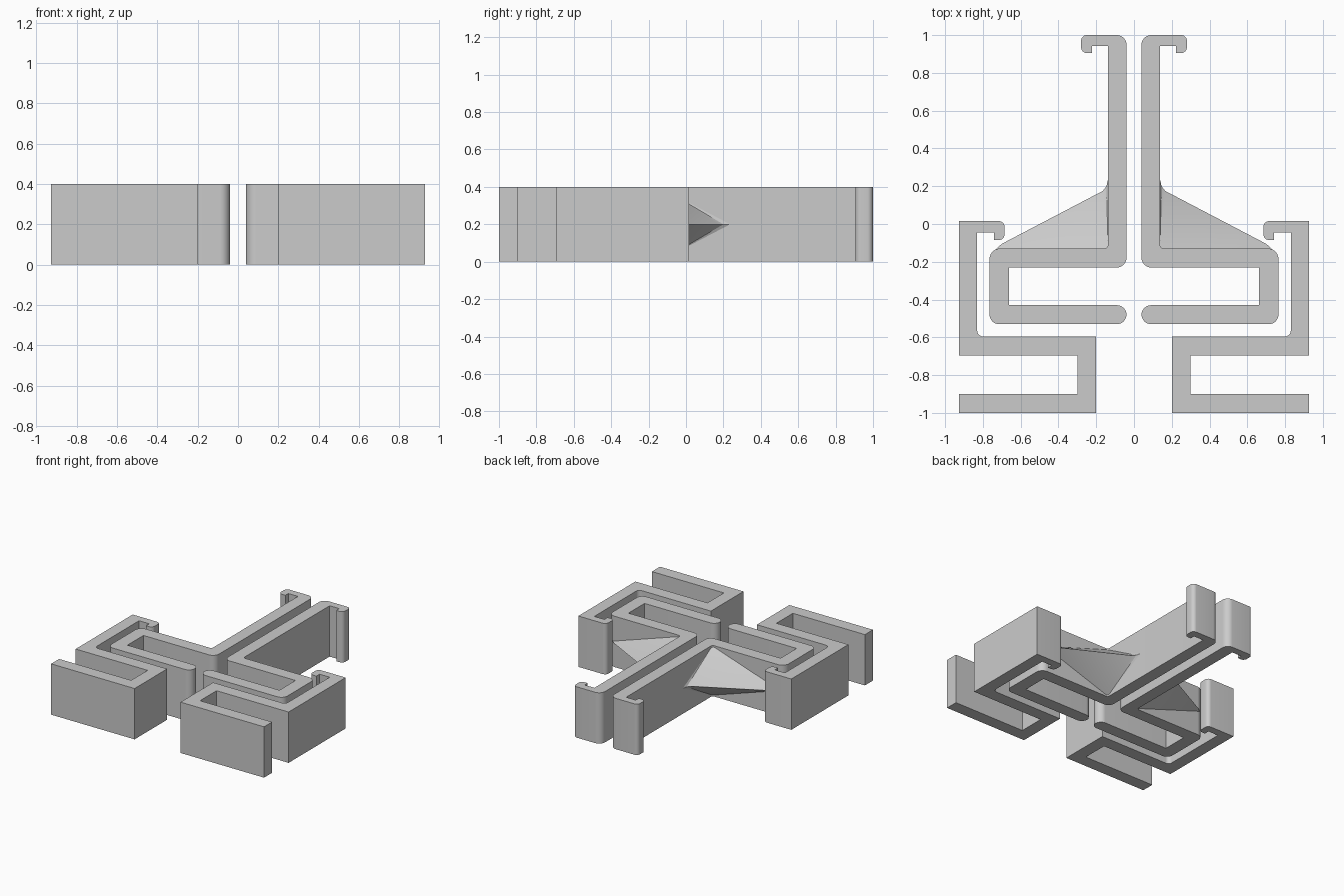
import bpy, bmesh, math
from mathutils import Vector

if "Cube" in bpy.data.objects:
    bpy.data.objects.remove(bpy.data.objects["Cube"])

HEIGHT = 0.40
gray = bpy.data.materials.new("light gray")
gray.diffuse_color = (0.6, 0.6, 0.6, 1)
gray.use_nodes = True
gray.node_tree.nodes["Principled BSDF"].inputs["Base Color"].default_value = gray.diffuse_color


def rounded(corners, seg=6):
    """Outline from (x, y, radius) corners, with fillets where radius > 0."""
    out = []
    for i, (x, y, r) in enumerate(corners):
        p = Vector((x, y))
        if r == 0:
            out.append(p)
            continue
        a = (Vector(corners[i - 1][:2]) - p).normalized()
        b = (Vector(corners[(i + 1) % len(corners)][:2]) - p).normalized()
        half = a.angle(b) / 2
        t = r / math.tan(half)
        c = p + (a + b).normalized() * (r / math.sin(half))
        v0, v1 = p + a * t - c, p + b * t - c
        for k in range(seg + 1):
            f = k / seg
            out.append(c + (v0 * (1 - f) + v1 * f).normalized() * r)
    return out


def finish(name, bm):
    """Make the object, shade it and mirror it to the other side."""
    bmesh.ops.recalc_face_normals(bm, faces=bm.faces)
    me = bpy.data.meshes.new(name)
    bm.to_mesh(me)
    bm.free()
    me.materials.append(gray)
    ob = bpy.data.objects.new(name, me)
    bpy.context.collection.objects.link(ob)
    bpy.ops.object.select_all(action='DESELECT')
    ob.select_set(True)
    bpy.context.view_layer.objects.active = ob
    bpy.ops.object.shade_smooth_by_angle(angle=math.radians(30))
    mod = ob.modifiers.new("Mirror", 'MIRROR')
    mod.use_mirror_merge = False
    return ob


def extrude(name, corners):
    bm = bmesh.new()
    face = bm.faces.new([bm.verts.new((p.x, p.y, 0)) for p in rounded(corners)])
    geo = bmesh.ops.extrude_face_region(bm, geom=[face], use_keep_orig=True)
    top = [g for g in geo["geom"] if isinstance(g, bmesh.types.BMVert)]
    bmesh.ops.translate(bm, verts=top, vec=(0, 0, HEIGHT))
    return finish(name, bm)


# Inner clip: hooked upright, arm, and folded spring leg with a round tip
extrude("inner_clip", [
    (0.04, 1.0, 0.05), (0.28, 1.0, 0.03), (0.28, 0.905, 0.03), (0.222, 0.905, 0),
    (0.222, 0.942, 0), (0.138, 0.942, 0), (0.138, -0.13, 0.02),
    (0.765, -0.13, 0.055), (0.765, -0.53, 0.05), (0.04, -0.53, 0.0495),
    (0.04, -0.43, 0.0495), (0.662, -0.43, 0), (0.662, -0.23, 0), (0.04, -0.23, 0.05),
])

# Outer bracket: folded foot, side wall and inward hook
extrude("outer_bracket", [
    (0.2, -1.0, 0), (0.927, -1.0, 0), (0.927, -0.9, 0), (0.3, -0.9, 0),
    (0.3, -0.695, 0), (0.927, -0.695, 0), (0.927, 0.015, 0), (0.685, 0.015, 0.03),
    (0.685, -0.085, 0.03), (0.742, -0.085, 0), (0.742, -0.045, 0),
    (0.83, -0.045, 0), (0.83, -0.595, 0.03), (0.2, -0.595, 0),
])

# Gusset: wedge with a central ridge, bracing upright and arm
bm = bmesh.new()
ridge = [bm.verts.new((x, y, HEIGHT / 2)) for x, y in
         [(0.137, 0.24), (0.146, 0.20), (0.165, 0.175), (0.70, -0.105), (0.755, -0.155)]]
low, high = [bm.verts.new((0.137, -0.132, z)) for z in (0.005, HEIGHT - 0.005)]
for a, b in zip(ridge, ridge[1:]):
    bm.faces.new((a, b, high))
    bm.faces.new((b, a, low))
bm.faces.new((ridge[0], high, low))
bm.faces.new((ridge[-1], low, high))
finish("gusset", bm)
